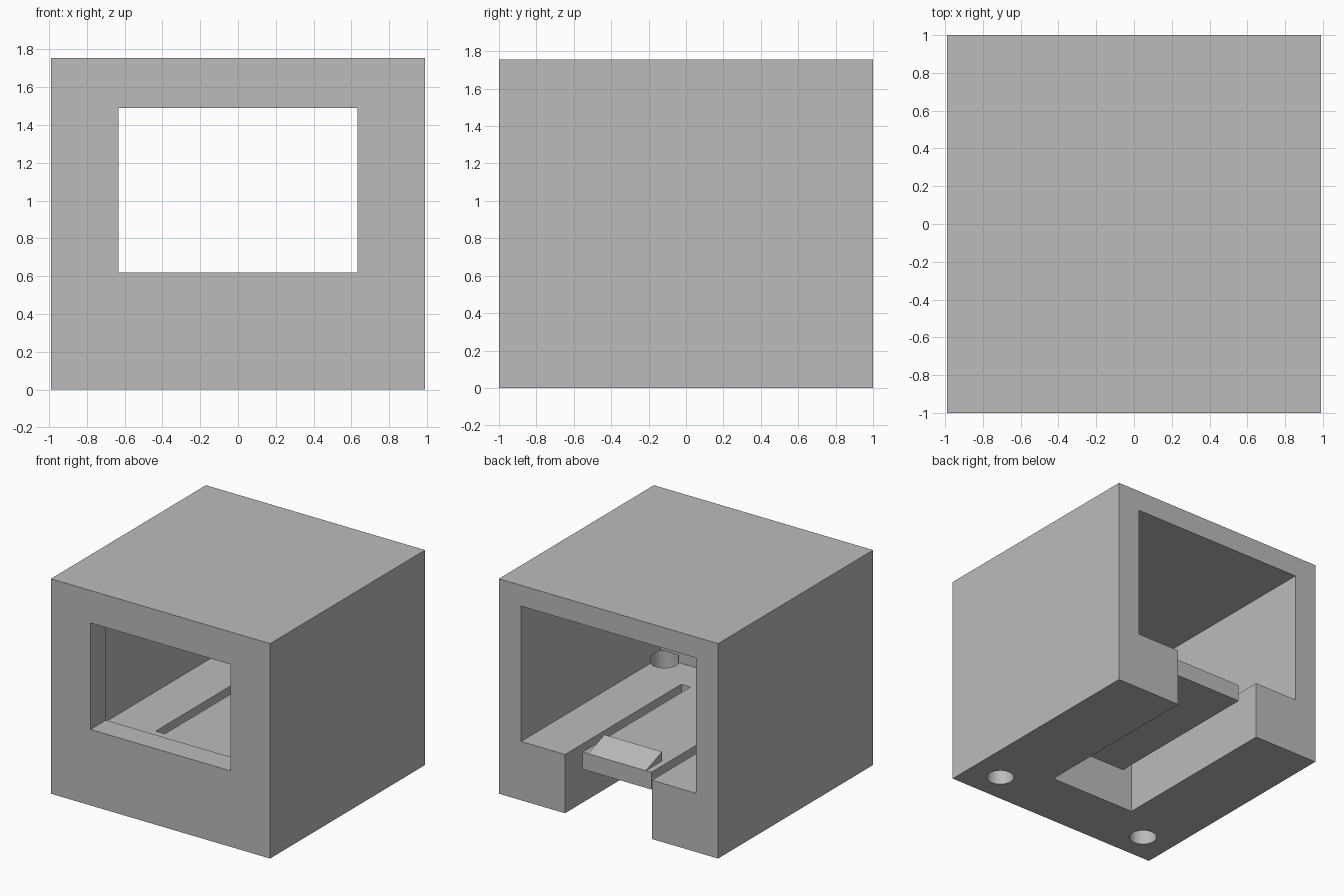
import bpy
import bmesh
from mathutils import Vector

cube = bpy.data.objects.get("Cube")
if cube:
    bpy.data.objects.remove(cube, do_unlink=True)

grey = bpy.data.materials.new("mid_grey")
grey.use_nodes = True
grey.diffuse_color = (0.5, 0.5, 0.5, 1)
for node in grey.node_tree.nodes:
    if node.type == "BSDF_PRINCIPLED":
        node.inputs["Base Color"].default_value = grey.diffuse_color


def add_object(name, bm):
    bmesh.ops.recalc_face_normals(bm, faces=bm.faces)
    mesh = bpy.data.meshes.new(name)
    bm.to_mesh(mesh)
    bm.free()
    mesh.materials.append(grey)
    obj = bpy.data.objects.new(name, mesh)
    bpy.context.collection.objects.link(obj)
    return obj


def prism(name, half_width, profile):
    """Extrude a (y, z) profile symmetrically across x."""
    bm = bmesh.new()
    face = bm.faces.new([bm.verts.new((-half_width, y, z)) for y, z in profile])
    grown = bmesh.ops.extrude_face_region(bm, geom=[face])["geom"]
    verts = [g for g in grown if isinstance(g, bmesh.types.BMVert)]
    bmesh.ops.translate(bm, vec=Vector((2 * half_width, 0, 0)), verts=verts)
    return add_object(name, bm)


def box(name, half_width, y0, y1, z0, z1):
    return prism(name, half_width, [(y0, z0), (y1, z0), (y1, z1), (y0, z1)])


def peg(name, x, y, radius, z0, z1):
    bm = bmesh.new()
    bmesh.ops.create_cone(bm, cap_ends=True, segments=48, radius1=radius,
                          radius2=radius, depth=z1 - z0)
    bmesh.ops.translate(bm, vec=Vector((x, y, (z0 + z1) / 2)), verts=bm.verts)
    return add_object(name, bm)


def cut(target, cutter):
    mod = target.modifiers.new("cut", "BOOLEAN")
    mod.operation = "DIFFERENCE"
    mod.solver = "EXACT"
    mod.object = cutter
    cutter.hide_render = True
    bpy.context.view_layer.objects.active = target
    bpy.ops.object.modifier_apply(modifier=mod.name)
    bpy.data.objects.remove(cutter, do_unlink=True)


FLOOR = 0.48
SLOT_END = -0.5
TONGUE_END = 0.89

# Housing: hollow block, open at the back, with a front window
housing = box("housing", 0.99, -1, 1, 0, 1.755)
cut(housing, box("cavity_cutter", 0.79, -0.8, 1.2, FLOOR, 1.585))
cut(housing, box("window_cutter", 0.632, -1.2, -0.7, 0.62, 1.49))

# Slot through the floor
cut(housing, box("slot_cutter", 0.393, SLOT_END, 1.2, -0.2, 0.6))

# Round holes up through the front corners of the floor
for side in (-1, 1):
    cut(housing, peg("hole_cutter", side * 0.72, -0.75, 0.105, -0.2, 0.54))

# Springy tongue in the slot, with a wedge catch on its free end
box("tongue", 0.31, SLOT_END, TONGUE_END, 0.34, FLOOR)
prism("catch", 0.26, [(TONGUE_END, FLOOR), (0.68, FLOOR), (0.68, 0.555)])

# Smooth hole walls, crisp edges elsewhere
bpy.ops.object.select_all(action="DESELECT")
housing.select_set(True)
bpy.context.view_layer.objects.active = housing
bpy.ops.object.shade_smooth_by_angle()
